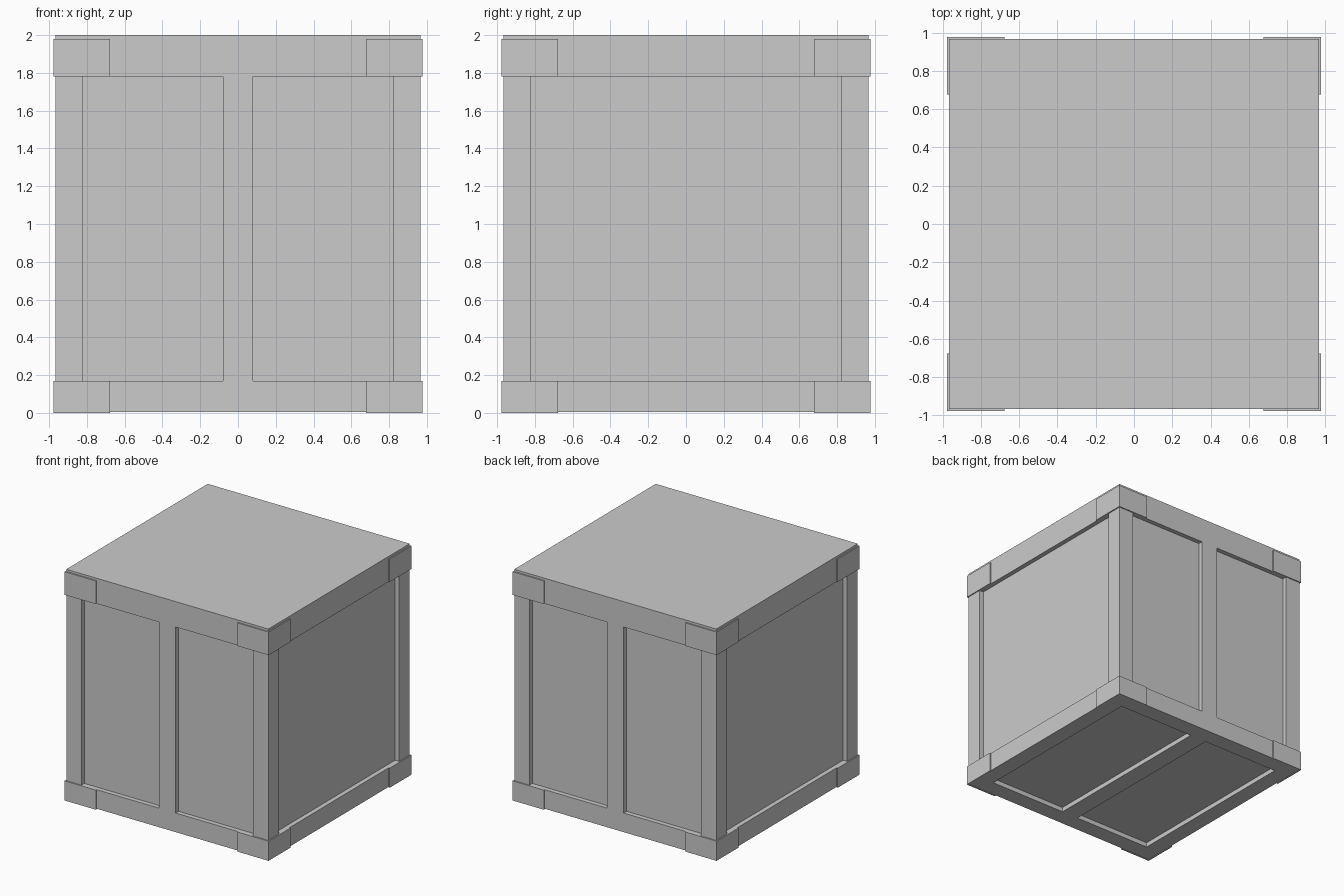
import bpy, bmesh
from mathutils import Vector

if "Cube" in bpy.data.objects:
    bpy.data.objects.remove(bpy.data.objects["Cube"])

HALF, OUT = 0.967, 0.977          # crate half width, bracket outer half width
BASE, TOP = 0.005, 2.0
RAIL_LOW, RAIL_HIGH = 0.17, 1.78  # vertical limits of the recessed panels
POST, MID, DEPTH = 0.823, 0.08, 0.04
LEG = 0.678                       # inner end of the bracket arms


def add_box(bm, lo, hi):
    lo, hi = Vector(lo), Vector(hi)
    verts = bmesh.ops.create_cube(bm, size=1)["verts"]
    for v in verts:
        v.co = (lo + hi) / 2 + v.co * (hi - lo)


def finish(bm, name):
    bmesh.ops.recalc_face_normals(bm, faces=bm.faces)
    mesh = bpy.data.meshes.new(name)
    bm.to_mesh(mesh)
    bm.free()
    obj = bpy.data.objects.new(name, mesh)
    bpy.context.collection.objects.link(obj)
    return obj


# Crate body
bm = bmesh.new()
add_box(bm, (-HALF, -HALF, BASE), (HALF, HALF, TOP))
body = finish(bm, "crate_body")

# Panel recess cutters: two on front, back and underside, one on each side
bm = bmesh.new()
inner, outer = HALF - DEPTH, HALF + 0.1
for x0, x1 in ((-POST, -MID), (MID, POST)):
    for y0, y1 in ((-outer, -inner), (inner, outer)):
        add_box(bm, (x0, y0, RAIL_LOW), (x1, y1, RAIL_HIGH))
    add_box(bm, (x0, -0.82, -0.1), (x1, 0.82, BASE + DEPTH))
for x0, x1 in ((-outer, -inner), (inner, outer)):
    add_box(bm, (x0, -POST, RAIL_LOW), (x1, POST, RAIL_HIGH))
cutter = finish(bm, "panel_cutter")
cutter.hide_render = True
cutter.hide_viewport = True
cutter.display_type = 'WIRE'

cut = body.modifiers.new("panel_recesses", 'BOOLEAN')
cut.operation = 'DIFFERENCE'
cut.solver = 'EXACT'
cut.object = cutter

# L-shaped corner brackets, bottom and top, mirrored to all four corners
L_PROFILE = [(OUT, OUT), (LEG, OUT), (LEG, HALF), (HALF, HALF), (HALF, LEG), (OUT, LEG)]
for name, z0, z1 in (("bottom_corner_brackets", 0.0, RAIL_LOW),
                     ("top_corner_brackets", RAIL_HIGH, 1.98)):
    bm = bmesh.new()
    face = bm.faces.new([bm.verts.new((x, y, z0)) for x, y in L_PROFILE])
    ext = bmesh.ops.extrude_face_region(bm, geom=[face])["geom"]
    bmesh.ops.translate(bm, vec=(0, 0, z1 - z0),
                        verts=[g for g in ext if isinstance(g, bmesh.types.BMVert)])
    if not face.is_valid or not any(f is face for f in bm.faces):
        bmesh.ops.holes_fill(bm, edges=bm.edges)
    brackets = finish(bm, name)
    mirror = brackets.modifiers.new("four_corners", 'MIRROR')
    mirror.use_axis = (True, True, False)
    mirror.use_mirror_merge = False
